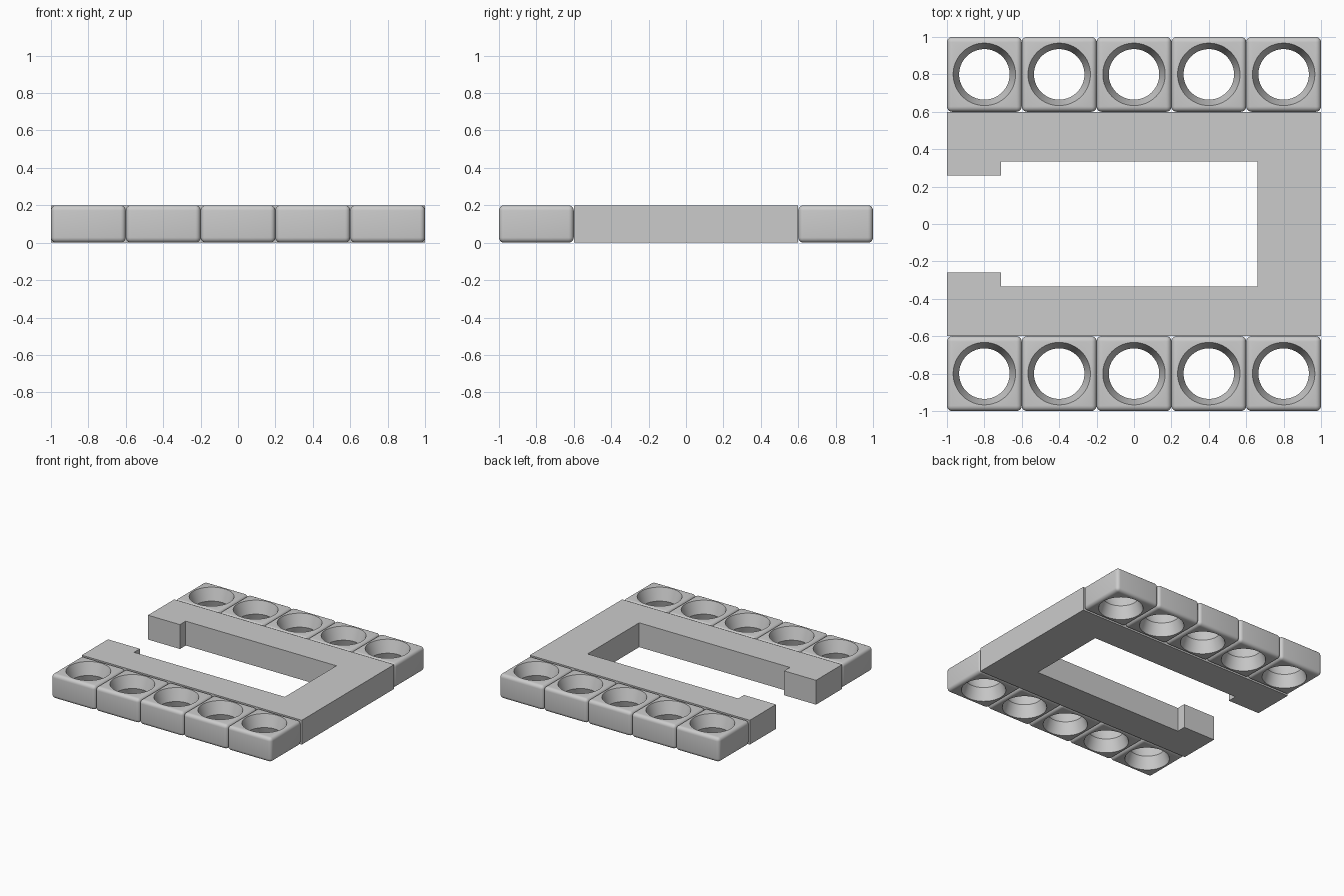
import bpy
import bmesh

H = 0.2          # overall thickness
BLOCK = 0.4      # plan size of one holder block

default = bpy.data.objects.get("Cube")
if default:
    bpy.data.objects.remove(default, do_unlink=True)

grey = bpy.data.materials.new("light_grey")
grey.use_nodes = True
grey.diffuse_color = (0.6, 0.6, 0.6, 1)
grey.node_tree.nodes["Principled BSDF"].inputs["Base Color"].default_value = (0.6, 0.6, 0.6, 1)


def add_object(name, bm):
    bmesh.ops.recalc_face_normals(bm, faces=bm.faces)
    mesh = bpy.data.meshes.new(name)
    bm.to_mesh(mesh)
    bm.free()
    mesh.materials.append(grey)
    obj = bpy.data.objects.new(name, mesh)
    bpy.context.collection.objects.link(obj)
    return obj


# Flat clip-shaped frame, open on the right side, with a lip on each arm
half = [(-1, 0.6), (-1, 0.26), (-0.71, 0.26), (-0.71, 0.335), (0.66, 0.335)]
outline = half + [(x, -y) for x, y in reversed(half)] + [(1, -0.6), (1, 0.6)]
bm = bmesh.new()
face = bm.faces.new([bm.verts.new((x, y, 0)) for x, y in outline])
top = bmesh.ops.extrude_face_region(bm, geom=[face])["geom"]
bmesh.ops.translate(bm, vec=(0, 0, H), verts=[v for v in top if isinstance(v, bmesh.types.BMVert)])
add_object("frame", bm)

# Waisted cutter: two cones meeting at half height
bm = bmesh.new()
over = 0.03
for sign in (-1, 1):
    r_wide, r_waist = 0.167 + over * 0.32, 0.135
    depth = H / 2 + over
    cone = bmesh.ops.create_cone(bm, cap_ends=False, segments=64, depth=depth,
                                 radius1=r_waist if sign > 0 else r_wide,
                                 radius2=r_wide if sign > 0 else r_waist)
    bmesh.ops.translate(bm, vec=(0, 0, H / 2 + sign * depth / 2), verts=cone["verts"])
bmesh.ops.remove_doubles(bm, verts=bm.verts, dist=0.0005)
bmesh.ops.holes_fill(bm, edges=[e for e in bm.edges if e.is_boundary], sides=0)
cutter = add_object("hole_cutter", bm)
cutter.hide_render = True

# Master holder block: rounded box with the waisted hole through it
bm = bmesh.new()
bmesh.ops.create_cube(bm, size=1)
bmesh.ops.scale(bm, vec=(BLOCK, BLOCK, H), verts=bm.verts)
bmesh.ops.translate(bm, vec=(0, 0, H / 2), verts=bm.verts)
bmesh.ops.bevel(bm, geom=bm.edges[:], offset=0.028, segments=5, profile=0.5, affect='EDGES')
master = add_object("holder_master", bm)
cut = master.modifiers.new("hole", 'BOOLEAN')
cut.object = cutter
cut.operation = 'DIFFERENCE'
cut.solver = 'EXACT'
bpy.ops.object.select_all(action='DESELECT')
bpy.context.view_layer.objects.active = master
master.select_set(True)
bpy.ops.object.modifier_apply(modifier="hole")
bpy.ops.object.shade_smooth_by_angle(angle=0.45)
bpy.data.objects.remove(cutter, do_unlink=True)

# A row of five holders along the front and back edges
for side, y in (("front", -0.8), ("back", 0.8)):
    for i in range(5):
        holder = master.copy()
        holder.name = f"{side}_holder_{i + 1}"
        holder.location = ((i - 2) * BLOCK, y, 0)
        bpy.context.collection.objects.link(holder)
bpy.data.objects.remove(master, do_unlink=True)
